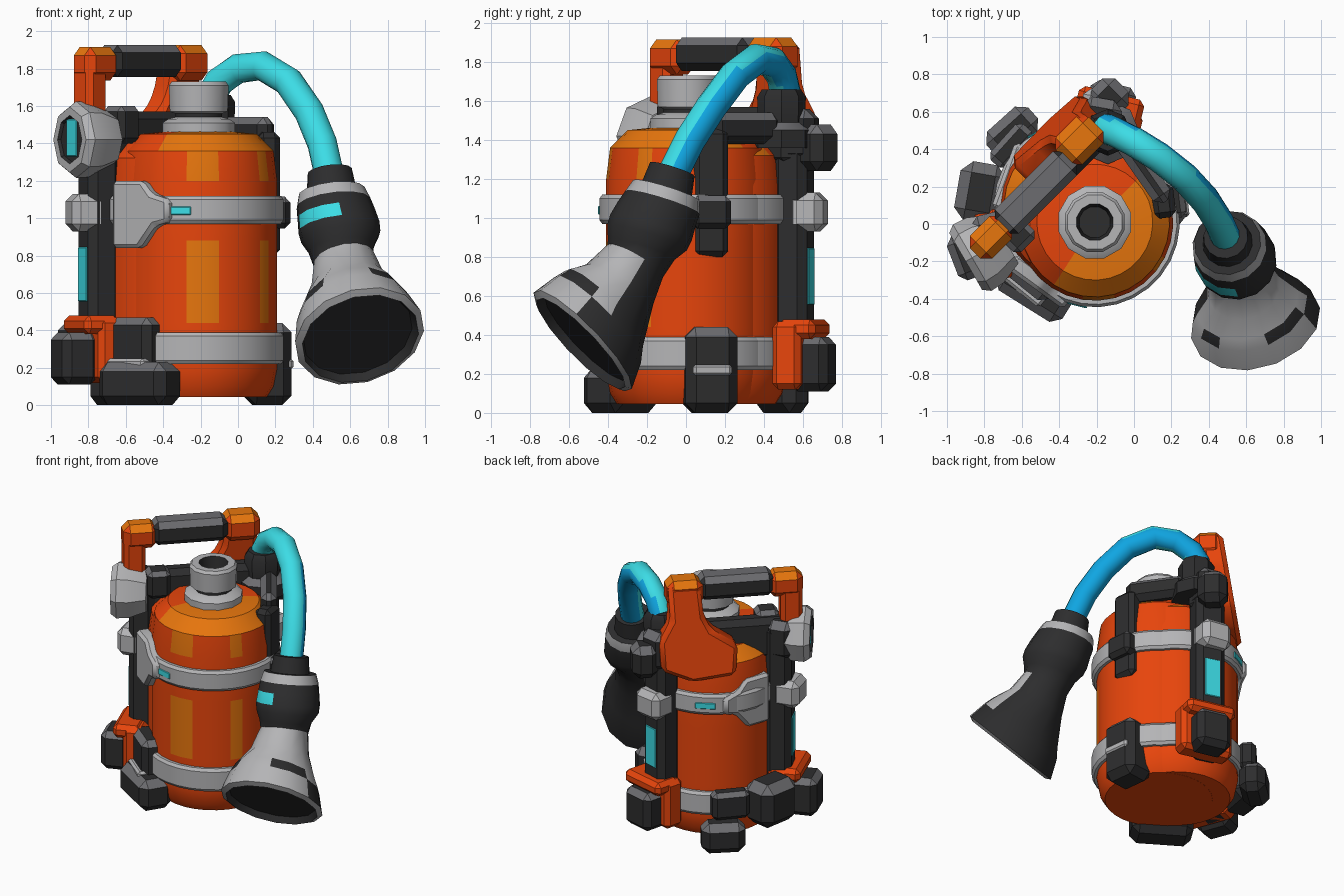
import bpy, bmesh, math
from mathutils import Vector, Matrix

cube = bpy.data.objects.get("Cube")
if cube:
    bpy.data.objects.remove(cube)


def material(name, r, g, b):
    m = bpy.data.materials.new(name)
    m.use_nodes = True
    m.diffuse_color = (r, g, b, 1)
    m.node_tree.nodes["Principled BSDF"].inputs["Base Color"].default_value = (r, g, b, 1)
    return m


ORANGE = material("orange", .92, .068, .004)
AMBER = material("amber", .8, .18, .004)
GREY = material("light grey", .46, .46, .47)
EDGE = material("worn edge grey", .15, .15, .16)
BLACK = material("black", .026, .026, .027)
CYAN = material("cyan", .045, .72, .79)
BLUE = material("blue", .005, .38, .76)

# Pack axes: the pack is turned 45 degrees about its own centre
CENTRE = Vector((-.27, .07, 0))
SIDE = Vector((1, 1, 0)).normalized()
BACK = Vector((-1, 1, 0)).normalized()


def local(x, y, z):
    return CENTRE + SIDE * x + BACK * y + Vector((0, 0, z))


def around(deg, r, z, c=CENTRE):
    a = math.radians(deg)
    return Vector((c.x + r * math.cos(a), c.y + r * math.sin(a), z))


def finish(name, bm, mats, rule=None, smooth=True):
    bmesh.ops.recalc_face_normals(bm, faces=bm.faces)
    bm.normal_update()
    if rule:
        for f in bm.faces:
            f.material_index = mats.index(rule(f))
    me = bpy.data.meshes.new(name)
    bm.to_mesh(me)
    bm.free()
    ob = bpy.data.objects.new(name, me)
    bpy.context.collection.objects.link(ob)
    for m in mats:
        me.materials.append(m)
    if smooth:
        bpy.ops.object.select_all(action='DESELECT')
        ob.select_set(True)
        bpy.context.view_layer.objects.active = ob
        bpy.ops.object.shade_smooth_by_angle(angle=math.radians(34))


def loft(name, rings, mats, rule, sides=12):
    """Skin circles given as (centre, normal, radius); rule(face, segment) picks a material."""
    bm = bmesh.new()
    seg = bm.faces.layers.int.new("seg")
    loops = []
    for c, n, r in rings:
        n = Vector(n).normalized()
        ref = SIDE if abs(n.dot(SIDE)) < .9 else Vector((0, 0, 1))
        u = (ref - n * ref.dot(n)).normalized()
        v = n.cross(u)
        angles = [2 * math.pi * i / sides for i in range(sides)]
        loops.append([bm.verts.new(Vector(c) + r * (u * math.cos(a) + v * math.sin(a))) for a in angles])
    for k in range(len(loops) - 1):
        for i in range(sides):
            j = (i + 1) % sides
            f = bm.faces.new((loops[k][i], loops[k][j], loops[k + 1][j], loops[k + 1][i]))
            f[seg] = k
    bm.faces.new(loops[0])[seg] = -1
    bm.faces.new(loops[-1])[seg] = len(loops)
    finish(name, bm, mats, lambda f: rule(f, f[seg]))


def lathe(name, c, profile, mats, rule, sides=30):
    loft(name, [((c.x, c.y, z), (0, 0, 1), r) for r, z in profile], mats, rule, sides)


def box(name, pos, deg, size, mat, bevel=.03, edge=None, top=None):
    """Chamfered box; size is (outward, sideways, height) and deg its outward direction."""
    bm = bmesh.new()
    bmesh.ops.create_cube(bm, size=1)
    bmesh.ops.scale(bm, vec=size, verts=bm.verts)
    new = bmesh.ops.bevel(bm, geom=bm.edges[:], offset=bevel, segments=1, affect='EDGES')["faces"]
    worn = {f for f in new if f.normal.z > .3} if edge else set()
    bm.transform(Matrix.Translation(pos) @ Matrix.Rotation(math.radians(deg), 4, 'Z'))

    def rule(f):
        if f in worn:
            return edge
        return top if top and f.normal.z > .6 else mat
    finish(name, bm, list(dict.fromkeys([mat, edge or mat, top or mat])), rule, smooth=False)


def plate(name, outline, depths, place, mat, bevel):
    """Thick outline; place(s, z, depth) gives the position of a corner."""
    bm = bmesh.new()
    a, b = [[bm.verts.new(place(s, z, d)) for s, z in outline] for d in depths]
    bm.faces.new(a)
    bm.faces.new(b)
    for i in range(len(outline)):
        j = (i + 1) % len(outline)
        bm.faces.new((a[i], a[j], b[j], b[i]))
    bmesh.ops.recalc_face_normals(bm, faces=bm.faces)
    bmesh.ops.bevel(bm, geom=bm.edges[:], offset=bevel, segments=1, affect='EDGES')
    finish(name, bm, [mat])


# Two merged tanks: amber stripes and dome on the front one, amber rim on the back one
def heading(f, c):
    p = f.calc_center_median() - c
    return math.degrees(math.atan2(p.y, p.x)) % 360


def front_rule(f, s):
    a = heading(f, front_c)
    stripe = 262 < a < 284 or 321 < a < 333
    front = a > 232 or a < 40
    return AMBER if s in (3, 5) and stripe or s in (6, 7) and front else ORANGE


def back_rule(f, s):
    a = heading(f, back_c)
    return AMBER if s == 6 and (a < 60 or 130 < a < 200) else ORANGE


tank_profile = [(.365, .045), (.4, .1), (.42, .2), (.42, .44), (.42, .88), (.42, 1.2),
                (.4, 1.36), (.31, 1.45), (.12, 1.47)]
front_c, back_c = local(0, -.085, 0), local(0, .035, 0)
lathe("front_tank", front_c, tank_profile, [ORANGE, AMBER], front_rule)
lathe("back_tank", back_c, [(r, z * .97 + .002) for r, z in tank_profile], [ORANGE, AMBER], back_rule)

# Grey belts
for label, c in (("front", front_c), ("back", back_c)):
    for level, z0, z1 in (("lower", .22, .39), ("upper", .97, 1.12)):
        prof = [(.41, z0), (.44, z0), (.455, z0 + .02), (.455, z1 - .02), (.44, z1), (.41, z1)]
        lathe(f"{label}_{level}_belt", c, prof, [GREY], lambda f, s: GREY)

# Filler neck with a dark hole
lathe("filler_neck", front_c,
      [(.2, 1.44), (.2, 1.51), (.17, 1.53), (.13, 1.54), (.13, 1.56), (.16, 1.57),
       (.165, 1.71), (.15, 1.73), (.1, 1.73), (.085, 1.62)],
      [GREY, BLACK], lambda f, s: BLACK if s >= 8 or s == 3 else GREY, 12)

# Side posts with light strips, belt blocks and lower clasps
for label, deg, face, clasp, core in (("right", 194, 204, 201, .65), ("left", 80, 73, 76, .6)):
    post = around(deg, .49, .82)
    box(f"{label}_post", post, face, (.18, .21, 1.4), BLACK, .04)
    box(f"{label}_post_light", around(face, .092, .7, post), face, (.01, .11, .29), CYAN, .004)
    box(f"{label}_belt_block", around(deg, .56, 1.03), deg, (.19, .22, .2), GREY, .04)
    box(f"{label}_clasp", around(clasp, .5, .295), clasp, (.15, .38, .35), ORANGE, .03)
    box(f"{label}_clasp_roof", around(clasp, .55, .43), clasp, (.2, .36, .1), ORANGE, .03)
    box(f"{label}_clasp_core", around(clasp, core, .25), clasp, (.2, .25, .28), BLACK, .04, EDGE)
    box(f"{label}_shoulder", around(deg, .51, 1.42), deg, (.2, .22, .28), BLACK, .05, EDGE)

# Feet and lower blocks
for name, deg, r, size in (("left_foot", 7, .43, (.24, .27, .44)), ("back_foot", 132, .57, (.18, .3, .22)),
                           ("right_foot", 238, .48, (.24, .42, .23))):
    box(name, around(deg, r, size[2] / 2), deg, size, BLACK, .05, EDGE)
box("left_foot_plate", around(7, .48, .22), 7, (.16, .2, .06), GREY, .015)
box("back_block", around(170, .56, .3), 170, (.25, .32, .32), BLACK, .06, EDGE)
box("back_middle_block", around(138, .52, .32), 138, (.12, .26, .2), BLACK, .03, EDGE)
box("right_foot_bracket", around(231, .44, .33), 231, (.17, .3, .28), BLACK, .04, EDGE)
box("right_foot_plate", around(231, .49, .225), 231, (.13, .28, .05), GREY, .015)

# Left bracket reaching over the shoulder to the hose socket
box("left_bracket", around(7, .43, 1.13), 7, (.12, .18, .66), BLACK, .03)
box("left_bracket_block", around(7, .48, 1.03), 7, (.13, .2, .17), BLACK, .03, EDGE)
box("left_bracket_arm", around(35, .39, 1.46), 35, (.11, .42, .16), BLACK, .04, EDGE)

# Belt buckles and lights
outline = [(-.15, 1.2), (.05, 1.2), (.11, 1.13), (.22, 1.1), (.22, .98), (.13, .96), (.03, .84), (-.15, .84)]
for label, deg, r, flip in (("front", 234, .45, 1), ("back", 160, .43, -1)):
    plate(f"{label}_buckle", outline, (-.06, .04),
          lambda s, z, d: around(deg + 90, s * flip, z, around(deg, r + d, 0)), GREY, .02)
box("front_belt_light", around(256, .453, 1.04, front_c), 256, (.01, .14, .045), CYAN, .004)
box("back_belt_light", around(118, .453, 1.04, back_c), 118, (.01, .14, .045), CYAN, .004)

# Yoke under the handle
box("yoke", local(0, .23, 1.42), 135, (.14, .94, .3), BLACK, .04)
box("yoke_pad", local(-.34, .16, 1.5), 135, (.16, .16, .2), BLACK, .03, EDGE)

# Carry handle
box("handle_post", local(-.49, .25, 1.6), 135, (.15, .15, .56), ORANGE, .03)
box("handle_right_elbow", local(-.45, .25, 1.825), 135, (.17, .24, .18), ORANGE, .045, top=AMBER)
box("handle_left_elbow", local(.25, .28, 1.83), 135, (.2, .25, .19), ORANGE, .045, top=AMBER)
box("handle_grip", local(-.11, .25, 1.84), 135, (.18, .52, .17), BLACK, .04, top=EDGE)

# Broad back plate holding the handle
outline = [(.15, 1.9), (.37, 1.9), (.36, 1.66), (.44, 1.52), (.43, 1.31), (.22, 1.22),
           (-.08, 1.25), (-.1, 1.46), (.08, 1.58), (.13, 1.68)]
plate("back_plate", outline, (-.09, .07),
      lambda s, z, d: local(s, .31 + (1.9 - z) * .15 + d, z), ORANGE, .03)

# Side gauge
gauge_c = Vector((-.9, -.2, 0))
gauge_n = around(210, 1, 0, Vector())
gauge = [(-.24, .15), (-.12, .2), (-.04, .205), (0, .175), (0, .13), (-.015, .12)]
loft("gauge", [(around(210, d, 1.42, gauge_c), gauge_n, r) for d, r in gauge], [GREY, BLACK],
     lambda f, s: BLACK if s > 3 else GREY, 8)
box("gauge_light", around(210, -.014, 1.43, gauge_c), 210, (.01, .11, .2), CYAN, .004)

# Hose socket
lathe("hose_socket", Vector((-.14, .49, 0)),
      [(.17, 1.36), (.17, 1.45), (.12, 1.49), (.125, 1.62), (.1, 1.66)],
      [BLACK, EDGE], lambda f, s: EDGE if s == 1 else BLACK, 8)
box("socket_block", local(.53, .33, 1.36), 45, (.18, .2, .24), BLACK, .05, EDGE)

# Hose
path = [Vector(p) for p in ((-.15, .51, 1.64), (-.1, .49, 1.73), (0, .44, 1.8), (.13, .36, 1.815),
                            (.27, .25, 1.73), (.38, .13, 1.57), (.45, .02, 1.4), (.49, -.07, 1.22))]
rings = []
for i, p in enumerate(path):
    rings.append((p, path[min(i + 1, len(path) - 1)] - path[max(i - 1, 0)], .08))
loft("hose", rings, [CYAN, BLUE],
     lambda f, s: CYAN if f.normal.z > .45 or f.normal.y < -.05 else BLUE, 14)

# Spray nozzle
up, mid, face = (.12, -.3, -.95), (.2, -.5, -.85), (.22, -.7, -.68)
nozzle = [((.49, -.07, 1.25), up, .12), ((.5, -.1, 1.14), up, .135), ((.5, -.1, 1.14), up, .18),
          ((.51, -.12, 1.08), up, .2), ((.525, -.15, 1.02), up, .21), ((.54, -.18, .95), up, .22),
          ((.55, -.2, .9), up, .215), ((.555, -.23, .84), up, .18), ((.565, -.26, .78), mid, .165),
          ((.585, -.34, .66), mid, .2), ((.607, -.42, .535), face, .28), ((.62, -.455, .475), face, .315),
          ((.65, -.53, .37), face, .355), ((.655, -.54, .355), face, .32), ((.64, -.51, .385), face, .3)]


def nozzle_rule(f, s):
    n, p = f.normal, f.calc_center_median()
    if s == 4 and n.y < -.2 and n.x < -.1:
        return CYAN
    forward = .7 * p.z - .72 * p.y > .7
    dash = s == 10 and .12 < abs(p.x - .62) < .24
    if s in (2, 12) or s in (8, 9, 10, 11) and forward and not dash:
        return GREY
    return BLACK


loft("nozzle", nozzle, [BLACK, GREY, CYAN], nozzle_rule, 14)
